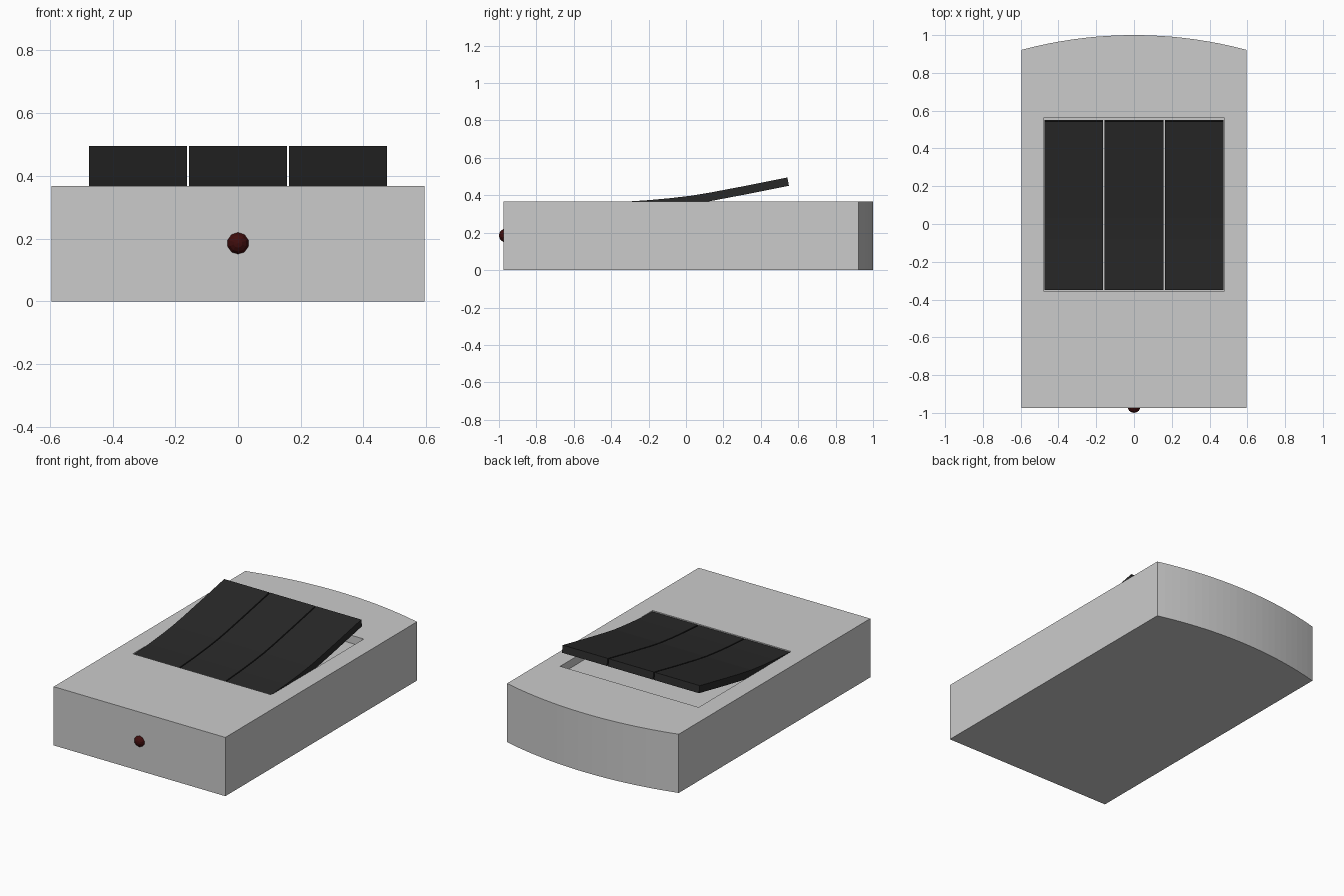
import bpy, bmesh, math

if "Cube" in bpy.data.objects:
    bpy.data.objects.remove(bpy.data.objects["Cube"])


def material(name, rgb):
    m = bpy.data.materials.new(name)
    m.diffuse_color = (*rgb, 1)
    m.use_nodes = True
    m.node_tree.nodes["Principled BSDF"].inputs["Base Color"].default_value = m.diffuse_color
    return m


def prism(name, outline, offset, mat=None):
    """Extrude a closed 3D outline along an offset vector."""
    bm = bmesh.new()
    face = bm.faces.new([bm.verts.new(p) for p in outline])
    ext = bmesh.ops.extrude_face_region(bm, geom=[face])
    verts = [g for g in ext["geom"] if isinstance(g, bmesh.types.BMVert)]
    bmesh.ops.translate(bm, verts=verts, vec=offset)
    bmesh.ops.recalc_face_normals(bm, faces=bm.faces)
    mesh = bpy.data.meshes.new(name)
    bm.to_mesh(mesh)
    bm.free()
    obj = bpy.data.objects.new(name, mesh)
    bpy.context.collection.objects.link(obj)
    if mat:
        mesh.materials.append(mat)
    return obj


black = material("panel_black", (0.022, 0.022, 0.022))
red = material("indicator_red", (0.05, 0.004, 0.004))

HALF_W, HEIGHT, FRONT, SIDE_END = 0.595, 0.368, -0.975, 0.922

# Housing with a bowed back
sag = 1.0 - SIDE_END
radius = (HALF_W ** 2 + sag ** 2) / (2 * sag)
sweep = math.asin(HALF_W / radius)
N = 24
arc = []
for i in range(N + 1):
    a = sweep * (1 - 2 * i / N)
    arc.append((radius * math.sin(a), 1.0 - radius + radius * math.cos(a), 0))
housing = prism("housing", [(-HALF_W, FRONT, 0), (HALF_W, FRONT, 0)] + arc, (0, 0, HEIGHT))

# Shallow rectangular recess under the panels
floor = HEIGHT - 0.05
cutter = prism("recess_cutter", [(-0.48, -0.355, floor), (0.48, -0.355, floor),
                                 (0.48, 0.56, floor), (-0.48, 0.56, floor)], (0, 0, 0.2))
cutter.hide_render = True
cutter.hide_set(True)
cut = housing.modifiers.new("recess", "BOOLEAN")
cut.operation = "DIFFERENCE"
cut.solver = "EXACT"
cut.object = cutter

# Three upward-curving panels side by side
top = [(-0.35, 0.364), (-0.2, 0.374), (-0.08, 0.385), (0.03, 0.398),
       (0.126, 0.414), (0.3, 0.447), (0.542, 0.495)]
slope = [0.06, 0.08, 0.1, 0.14, 0.17, 0.19, 0.19]
THICK = 0.045
bottom = []
for (y, z), s in zip(top, slope):
    k = THICK / math.hypot(1, s)
    bottom.append((y + s * k, z - k))
bottom[0] = (-0.35, bottom[0][1])
profile = top + bottom[::-1]
for label, x in (("left", -0.475), ("middle", -0.156), ("right", 0.163)):
    panel = prism(f"{label}_panel", [(x, y, z) for y, z in profile], (0.312, 0, 0), black)

# Small indicator dome on the front face
bpy.ops.mesh.primitive_uv_sphere_add(segments=10, ring_count=8, radius=0.037,
                                     location=(0, -0.963, 0.185),
                                     rotation=(math.pi / 2, 0, 0))
indicator = bpy.context.object
indicator.name = "indicator_light"
indicator.data.materials.append(red)
